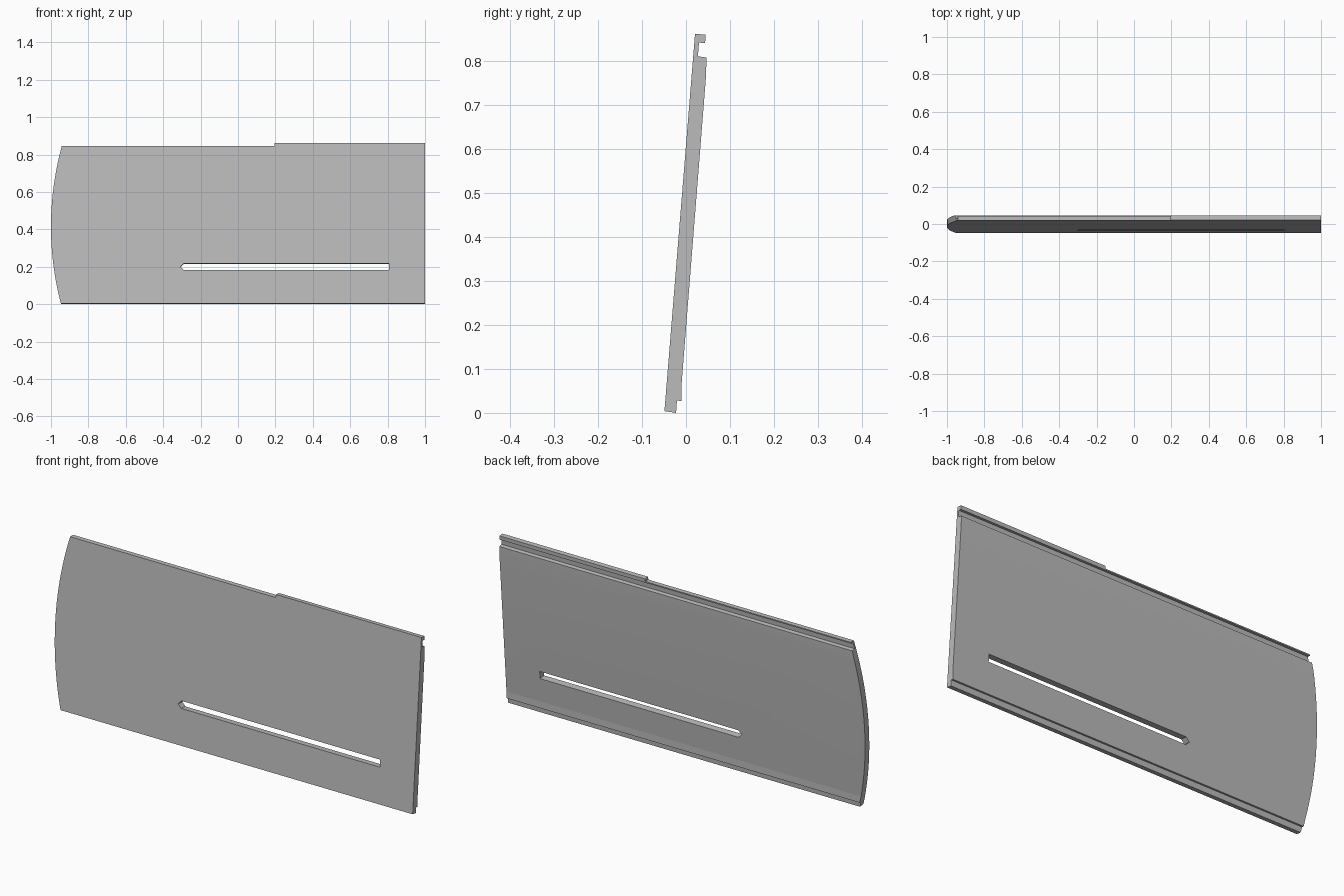
import bpy, bmesh, math
from mathutils import Vector

cube = bpy.data.objects.get("Cube")
if cube:
    bpy.data.objects.remove(cube, do_unlink=True)

grey = bpy.data.materials.new("neutral grey")
grey.use_nodes = True
grey.diffuse_color = (0.5, 0.5, 0.5, 1)
grey.node_tree.nodes["Principled BSDF"].inputs["Base Color"].default_value = (0.5, 0.5, 0.5, 1)


def prism(name, points, direction):
    """Extrude a closed polygon along a direction."""
    bm = bmesh.new()
    face = bm.faces.new([bm.verts.new(p) for p in points])
    ext = bmesh.ops.extrude_face_region(bm, geom=[face])
    moved = [v for v in ext["geom"] if isinstance(v, bmesh.types.BMVert)]
    bmesh.ops.translate(bm, verts=moved, vec=Vector(direction))
    bmesh.ops.recalc_face_normals(bm, faces=bm.faces)
    mesh = bpy.data.meshes.new(name)
    bm.to_mesh(mesh)
    bm.free()
    mesh.materials.append(grey)
    obj = bpy.data.objects.new(name, mesh)
    bpy.context.collection.objects.link(obj)
    return obj


def cut(target, cutter, operation):
    """Apply a boolean and discard the cutter."""
    mod = target.modifiers.new("cut", "BOOLEAN")
    mod.operation, mod.solver, mod.object = operation, "EXACT", cutter
    bpy.context.view_layer.objects.active = target
    bpy.ops.object.modifier_apply(modifier=mod.name)
    bpy.data.objects.remove(cutter, do_unlink=True)


# Leaning board section: rebate at the foot, hooked groove at the head
section = [(-0.049, 0.004), (-0.0225, 0), (-0.0205, 0.028), (-0.010, 0.027),
           (-0.0105, 0.06), (0.0455, 0.765), (0.0465, 0.807), (0.027, 0.81),
           (0.0295, 0.841), (0.0435, 0.84), (0.0445, 0.859), (0.0205, 0.861)]
panel = prism("panel", [(-1.1, y, z) for y, z in section], (2.1, 0, 0))

# Outline: bowed end and a lower top edge along part of the length
radius, mid = 1.63, 0.415
outline = [(1.1, -0.1), (1.1, 0.95), (0.195, 0.95), (0.195, 0.846)]
for i in range(25):
    z = 0.846 - i * 0.88 / 24
    outline.append((radius - 1 - math.sqrt(radius ** 2 - (z - mid) ** 2), z))
outline.append((outline[-1][0], -0.1))
cut(panel, prism("outline_cutter", [(x, -0.2, z) for x, z in outline], (0, 0.4, 0)), "INTERSECT")

# Long slot with one pointed end, cut square to the leaning face
lean = 0.081
slot = [(-0.308, 0.2), (-0.29, 0.219), (0.808, 0.219), (0.808, 0.182), (-0.29, 0.182)]
points = [(x, -0.13, z + 0.1 * lean) for x, z in slot]
cut(panel, prism("slot_cutter", points, (0, 0.25, -0.25 * lean)), "DIFFERENCE")

bpy.ops.object.select_all(action="DESELECT")
panel.select_set(True)
bpy.context.view_layer.objects.active = panel
bpy.ops.object.shade_smooth_by_angle(angle=math.radians(4))
